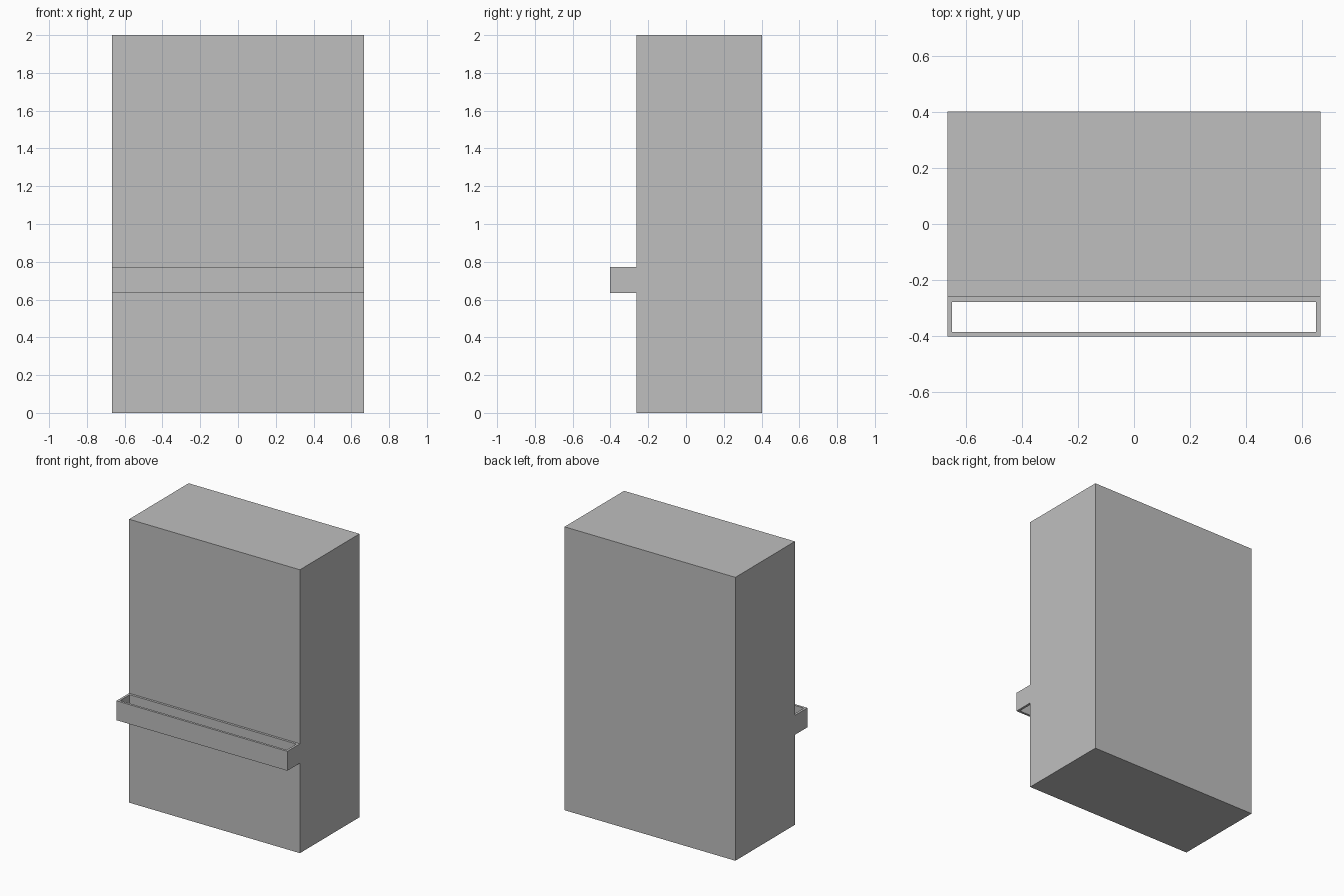
import bpy, bmesh

cube = bpy.data.objects.get("Cube")
if cube:
    bpy.data.objects.remove(cube, do_unlink=True)

GREY = (0.52, 0.52, 0.52, 1)
grey = bpy.data.materials.new("plain grey")
grey.use_nodes = True
grey.diffuse_color = GREY
grey.node_tree.nodes["Principled BSDF"].inputs["Base Color"].default_value = GREY


def box(name, low, high, rim=None):
    """Box between two corners; a rim width opens it from top to bottom."""
    bm = bmesh.new()
    bmesh.ops.create_cube(bm, size=1)
    for v in bm.verts:
        v.co = [h if c > 0 else l for c, l, h in zip(v.co, low, high)]
    if rim:
        bm.normal_update()
        caps = [f for f in bm.faces if abs(f.normal.z) > 0.9]
        bmesh.ops.inset_individual(bm, faces=caps, thickness=rim)
        loops = [e for f in caps for e in f.edges]
        bmesh.ops.delete(bm, geom=caps, context='FACES_ONLY')
        bmesh.ops.bridge_loops(bm, edges=loops)
        bmesh.ops.recalc_face_normals(bm, faces=bm.faces)
    mesh = bpy.data.meshes.new(name)
    bm.to_mesh(mesh)
    bm.free()
    mesh.materials.append(grey)
    obj = bpy.data.objects.new(name, mesh)
    bpy.context.collection.objects.link(obj)
    return obj


HALF_WIDTH = 0.667
FRONT = -0.262

# Tall main block
box("cabinet_body", (-HALF_WIDTH, FRONT, 0), (HALF_WIDTH, 0.402, 2))

# Open rectangular rail across the front
box("front_rail", (-HALF_WIDTH, -0.402, 0.635), (HALF_WIDTH, FRONT, 0.772), rim=0.023)
